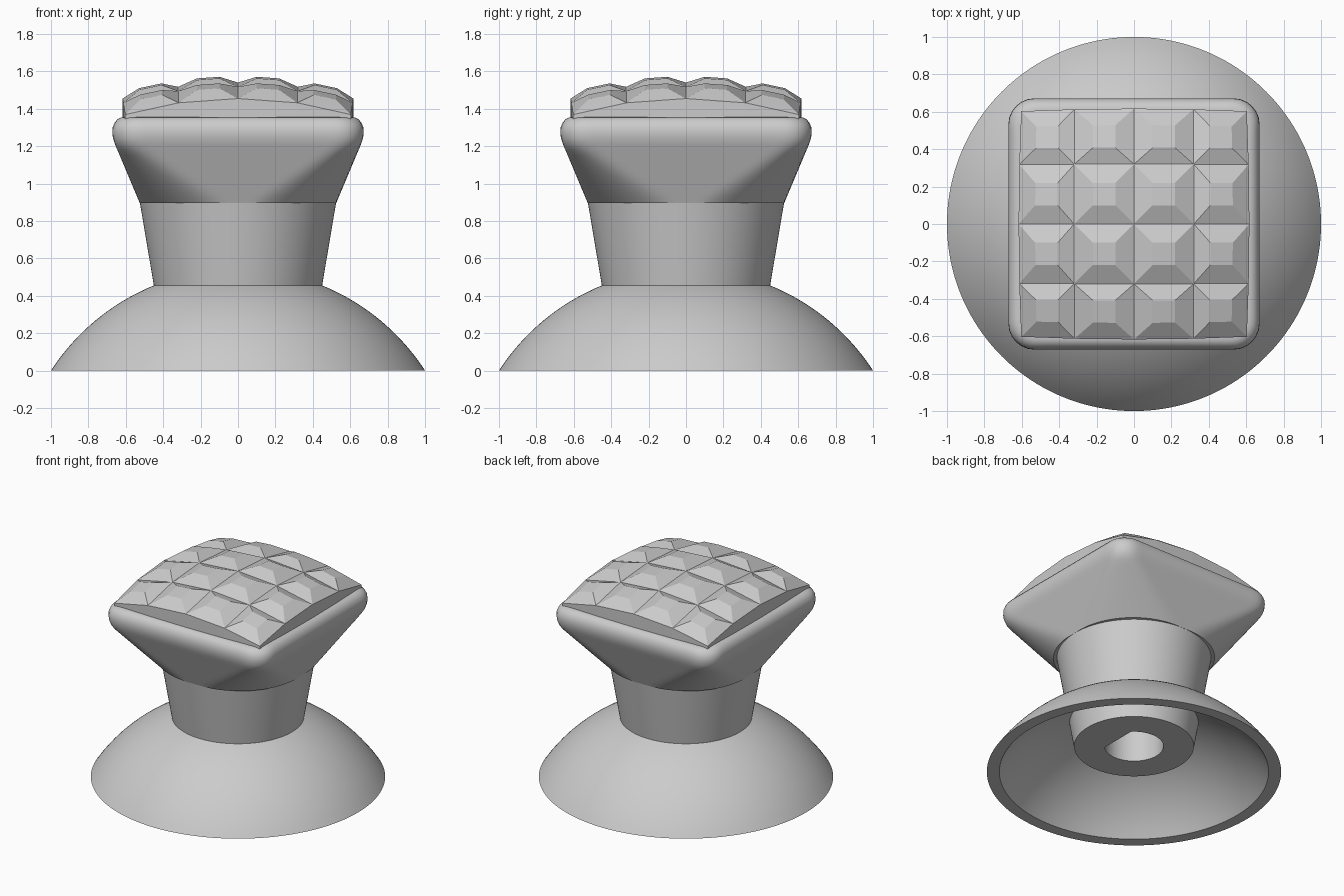
import bpy, bmesh
from math import sin, cos, sqrt, pi, radians

cube = bpy.data.objects.get("Cube")
if cube:
    bpy.data.objects.remove(cube, do_unlink=True)

SEGMENTS = 160

grey = bpy.data.materials.new("light_grey")
grey.use_nodes = True
colour = (0.6, 0.6, 0.6, 1)
grey.diffuse_color = colour
grey.node_tree.nodes["Principled BSDF"].inputs["Base Color"].default_value = colour


def finish(name, bm, smooth=True):
    bmesh.ops.recalc_face_normals(bm, faces=bm.faces)
    mesh = bpy.data.meshes.new(name)
    bm.to_mesh(mesh)
    bm.free()
    mesh.materials.append(grey)
    obj = bpy.data.objects.new(name, mesh)
    bpy.context.collection.objects.link(obj)
    if smooth:
        bpy.ops.object.select_all(action='DESELECT')
        obj.select_set(True)
        bpy.context.view_layer.objects.active = obj
        bpy.ops.object.shade_smooth_by_angle(angle=radians(30))
    return obj


def circle(radius):
    return lambda a: radius


def flatted_circle(radius, flat):
    """Shaft hole outline with one flat on +x."""
    return lambda a: min(radius, flat / cos(a)) if cos(a) > 0 else radius


def rounded_square(half, corner):
    def radius(a):
        c, s = sorted((abs(cos(a)), abs(sin(a))), reverse=True)
        inner = half - corner
        if half * s / c <= inner:
            return half / c
        b = inner * (c + s)
        return b + sqrt(max(0, b * b - 2 * inner * inner + corner * corner))
    return radius


def loft(name, sections, caps=True, closed=False):
    """Join a list of (height, outline) sections into one surface."""
    bm = bmesh.new()
    rings = []
    for z, outline in sections:
        angles = [2 * pi * i / SEGMENTS for i in range(SEGMENTS)]
        rings.append([bm.verts.new((outline(a) * cos(a), outline(a) * sin(a), z))
                      for a in angles])
    pairs = list(zip(rings, rings[1:]))
    if closed:
        pairs.append((rings[-1], rings[0]))
    for low, high in pairs:
        for i in range(SEGMENTS):
            j = (i + 1) % SEGMENTS
            bm.faces.new((low[i], low[j], high[j], high[i]))
    if caps:
        bm.faces.new(rings[0])
        bm.faces.new(rings[-1])
    return finish(name, bm)


# Hollow spherical skirt
DROP = 0.649


def arc(rim, top, steps=20):
    ball = sqrt(rim * rim + DROP * DROP)
    radii = [rim + (top - rim) * i / steps for i in range(steps + 1)]
    return [(sqrt(ball * ball - r * r) - DROP, circle(r)) for r in radii]


loft("skirt", arc(1.0, 0.4) + arc(0.915, 0.4)[::-1], caps=False, closed=True)

# Tapered stem running down into the skirt, with a flatted shaft hole
hole = flatted_circle(0.2, 0.144)
loft("stem", [(0.8, hole), (0.2, hole), (0.2, circle(0.407)),
              (0.455, circle(0.45)), (0.9, circle(0.525))])

# Flare from round stem to square head, with a softened rim
flare = []
for i in range(11):
    t = i / 10
    flare.append((0.895 + 0.285 * t,
                  rounded_square(0.525 + 0.12 * t, 0.47 - 0.32 * t)))
rim = [(1.21, 0.658), (1.24, 0.668), (1.27, 0.672), (1.3, 0.67),
       (1.325, 0.66), (1.343, 0.645), (1.352, 0.628), (1.355, 0.61)]
loft("head", flare + [(z, rounded_square(h, 0.14 - (0.672 - h) * 0.5)) for z, h in rim])

# Domed grip pad made of truncated pyramids, four by four
EDGE = 0.617
lines = [-EDGE, -0.32, 0, 0.32, EDGE]


def bow(x, y):
    """Pull the outline in slightly toward its corners."""
    k = 0.06
    return x * (1 - k * y * y * x * x / EDGE**2), y * (1 - k * x * x * y * y / EDGE**2)


def dome(x, y, lift=0.0):
    bx, by = bow(x, y)
    return bx, by, 1.54 - 0.225 * (x * x + y * y) + lift


bm = bmesh.new()
grid = [[bm.verts.new(dome(x, y)) for y in lines] for x in lines]
for i in range(4):
    for j in range(4):
        base = [grid[i][j], grid[i + 1][j], grid[i + 1][j + 1], grid[i][j + 1]]
        cx = (lines[i] + lines[i + 1]) / 2
        cy = (lines[j] + lines[j + 1]) / 2
        top = [bm.verts.new(dome(cx + sx * 0.06, cy + sy * 0.06, 0.035))
               for sx, sy in ((-1, -1), (1, -1), (1, 1), (-1, 1))]
        bm.faces.new(top)
        for k in range(4):
            n = (k + 1) % 4
            bm.faces.new((base[k], base[n], top[n], top[k]))
# Upright pad walls
border = [e for e in bm.edges if e.is_boundary]
walls = bmesh.ops.extrude_edge_only(bm, edges=border)["geom"]
for v in walls:
    if isinstance(v, bmesh.types.BMVert):
        v.co.z = 1.34
finish("grip_pad", bm, smooth=False)
